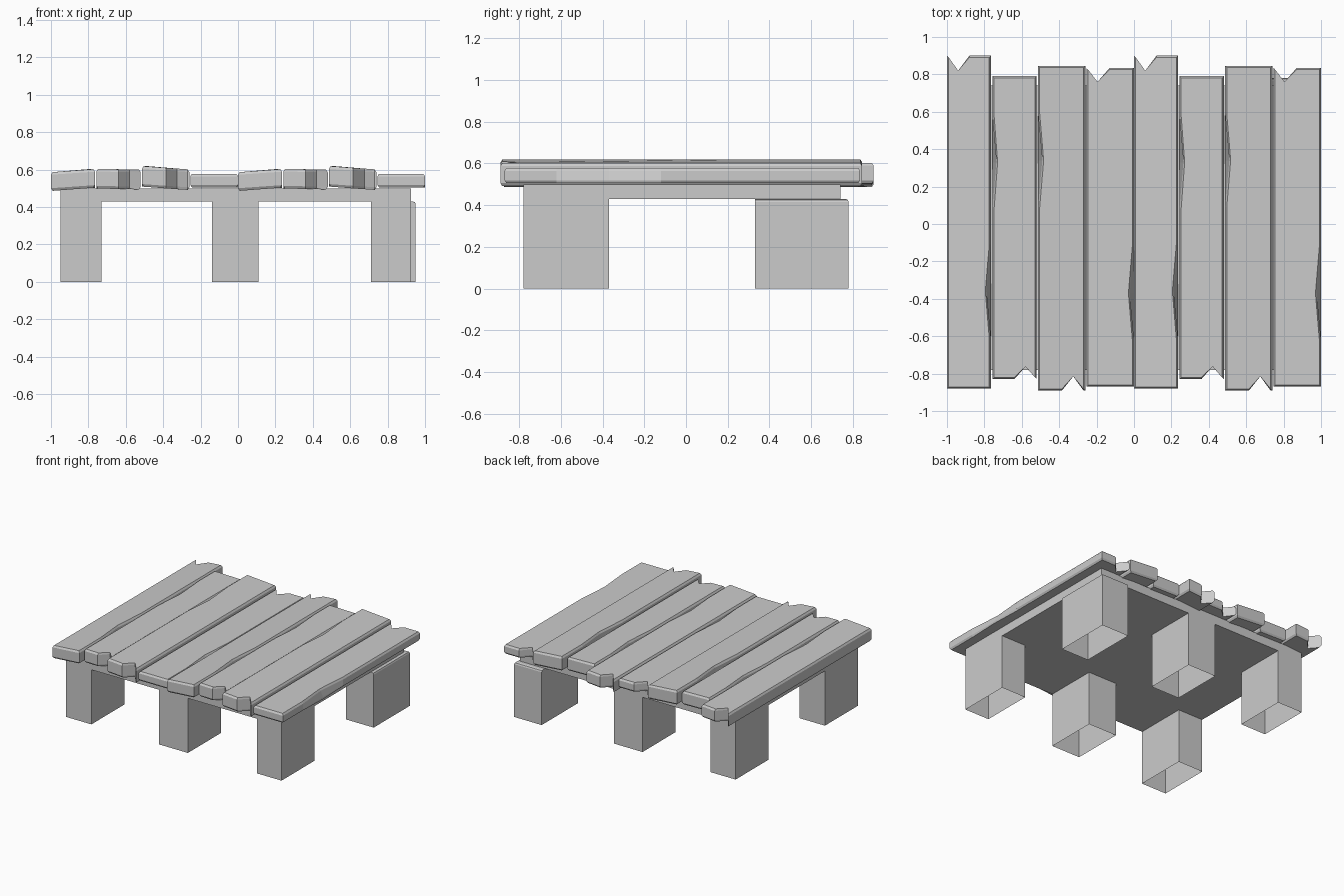
import bpy, bmesh

if "Cube" in bpy.data.objects:
    bpy.data.objects.remove(bpy.data.objects["Cube"])


def finish(name, bm):
    bmesh.ops.recalc_face_normals(bm, faces=bm.faces[:])
    me = bpy.data.meshes.new(name)
    bm.to_mesh(me)
    bm.free()
    ob = bpy.data.objects.new(name, me)
    bpy.context.collection.objects.link(ob)
    return ob


def box(name, x0, x1, y0, y1, z0, z1, open_bottom=False, bevel=0):
    bm = bmesh.new()
    bmesh.ops.create_cube(bm, size=1)
    for v in bm.verts:
        v.co.x = x1 if v.co.x > 0 else x0
        v.co.y = y1 if v.co.y > 0 else y0
        v.co.z = z1 if v.co.z > 0 else z0
    if bevel:
        # round the exposed outer corner
        edges = [e for e in bm.edges
                 if sum(all(c) for c in ((v.co.x == x1, v.co.y == y1) for v in e.verts)) == 2
                 or all(v.co.z > z1 - 1e-5 for v in e.verts)]
        edges = [e for e in edges if any(
            abs(v.co.x - x1) < 1e-5 and abs(v.co.y - y1) < 1e-5 for v in e.verts)]
        bmesh.ops.bevel(bm, geom=edges, offset=bevel, segments=2, profile=0.5, affect='EDGES')
    if open_bottom:
        low = [f for f in bm.faces if all(v.co.z < z0 + 1e-4 for v in f.verts)]
        bmesh.ops.delete(bm, geom=low, context='FACES')
    return finish(name, bm)


def plank(name, x0, x1, y0, y1, z0, z1, tilt, notch, nick):
    """notch = (end, start x, tip x, stop x, depth); nick = (side, y, half length, depth)"""
    end, na, nt, nb, nd = notch
    side, ny, nh, depth = nick
    front, back = [(x0, y0), (x1, y0)], [(x1, y1), (x0, y1)]
    v = [(na, nd), (nt, 0), (nb, nd)]
    if end == 'front':
        front = [(x0, y0)] + [(x, y0 + nd - d) for x, d in v] + [(x1, y0)]
    else:
        back = [(x1, y1)] + [(x, y1 - nd + d) for x, d in reversed(v)] + [(x0, y1)]
    sx = x1 if side > 0 else x0
    dent = [(sx, ny - nh * side), (sx, ny), (sx, ny + nh * side)]
    outline = front + (dent if side > 0 else []) + back + (dent if side < 0 else [])
    outline = [p for i, p in enumerate(outline) if p not in outline[:i]]

    b, cx = 0.009, (x0 + x1) / 2
    bm = bmesh.new()
    rings = []
    # chamfered bottom, straight side, chamfered top with a worn dent on one edge
    for z, inset, wear in ((z0, b, 0), (z0 + 0.014, 0, 0), (z1 - 0.014, 0, 0.75), (z1, b, 1)):
        ring = []
        for x, y in outline:
            px = min(max(x, x0 + inset), x1 - inset)
            py = min(max(y, y0 + inset), y1 - inset)
            if (x, y) == (sx, ny):
                px = x - side * depth * wear
            ring.append(bm.verts.new((px, py, z + tilt * (x - cx))))
        rings.append(ring)
    n = len(outline)
    for lo, hi in zip(rings, rings[1:]):
        for i in range(n):
            j = (i + 1) % n
            bm.faces.new((lo[i], lo[j], hi[j], hi[i]))
    bm.faces.new(rings[-1])
    bm.faces.new(rings[0][::-1])
    return finish(name, bm)


# Deck planks: four designs, repeated on the right half
designs = [
    (-1.0, -0.765, -0.88, 0.90, 0.495, 0.595, 0.07,
     ('back', -1.0, -0.94, -0.88, 0.08), (1, -0.36, 0.25, 0.03)),
    (-0.757, -0.52, -0.83, 0.79, 0.497, 0.602, -0.02,
     ('front', -0.64, -0.58, -0.52, 0.068), (-1, 0.33, 0.25, 0.028)),
    (-0.513, -0.26, -0.89, 0.845, 0.5, 0.61, -0.07,
     ('front', -0.385, -0.325, -0.27, 0.075), (-1, 0.34, 0.25, 0.03)),
    (-0.255, 0.0, -0.87, 0.835, 0.505, 0.578, 0.0,
     ('back', -0.255, -0.195, -0.13, 0.075), (1, -0.37, 0.25, 0.03)),
]
for half in (0, 1):
    for i, (x0, x1, y0, y1, z0, z1, tilt, nt, nk) in enumerate(designs):
        nt = (nt[0], nt[1] + half, nt[2] + half, nt[3] + half, nt[4])
        plank(f"plank_{half * 4 + i + 1}", x0 + half, x1 + half, y0, y1, z0, z1, tilt, nt, nk)

# Support plate under the planks
box("support_plate", -0.95, 0.925, -0.78, 0.74, 0.43, 0.5)

# Six hollow legs; the back right one sticks out slightly
for row, y0, y1 in (("front", -0.78, -0.37), ("back", 0.33, 0.74)):
    for col, x0, x1 in (("left", -0.95, -0.73), ("middle", -0.14, 0.11), ("right", 0.71, 0.925)):
        if (row, col) == ("back", "right"):
            box("back_right_leg", x0, 0.95, y0, 0.78, 0, 0.43, True, 0.015)
        else:
            box(f"{row}_{col}_leg", x0, x1, y0, y1, 0, 0.43, True)
